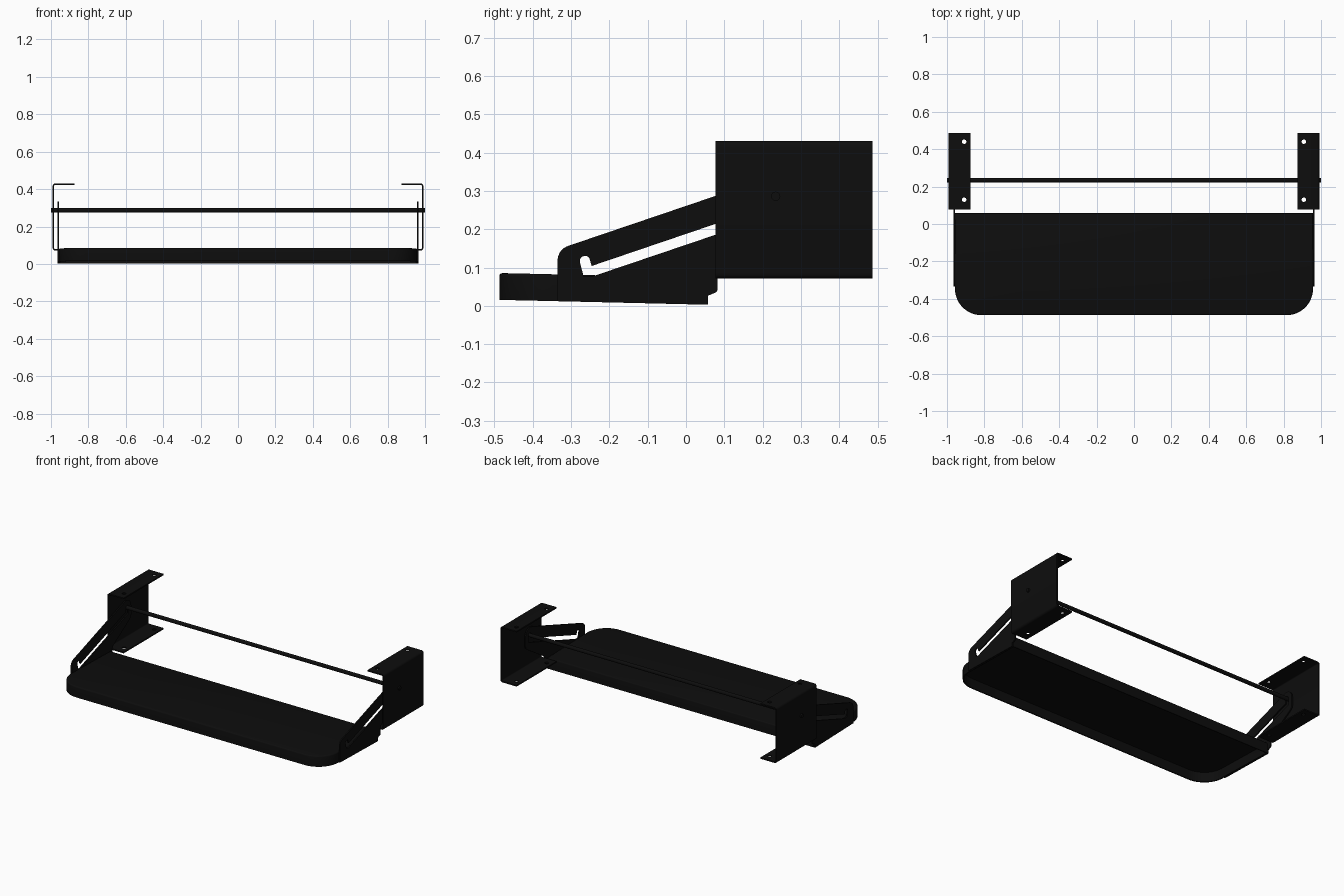
import bpy, bmesh, math
from mathutils import Vector, Matrix

cube = bpy.data.objects.get("Cube")
if cube:
    bpy.data.objects.remove(cube, do_unlink=True)

black = bpy.data.materials.new("black_powder_coat")
black.use_nodes = True
colour = (0.004, 0.004, 0.004, 1)
black.diffuse_color = colour
black.node_tree.nodes["Principled BSDF"].inputs["Base Color"].default_value = colour


def rounded(corners, steps=8):
    """Outline from (u, v, radius) corners, with each corner turned into an arc."""
    out = []
    for i, (u, v, r) in enumerate(corners):
        p = Vector((u, v))
        if r == 0:
            out.append(p)
            continue
        a = (Vector(corners[i - 1][:2]) - p).normalized()
        b = (Vector(corners[(i + 1) % len(corners)][:2]) - p).normalized()
        half = a.angle(b) / 2
        centre = p + (a + b).normalized() * r / math.sin(half)
        s = p + a * r / math.tan(half) - centre
        e = p + b * r / math.tan(half) - centre
        turn = s.angle_signed(e)
        for k in range(steps + 1):
            out.append(centre + Matrix.Rotation(-turn * k / steps, 2) @ s)
    return out


def circle(u, v, r, n=16):
    return [Vector((u + r * math.cos(2 * math.pi * k / n), v + r * math.sin(2 * math.pi * k / n)))
            for k in range(n)]


def finish(ob):
    """Apply modifiers and curves to a mesh, colour it and shade it."""
    bpy.context.view_layer.update()
    mesh = bpy.data.meshes.new_from_object(ob.evaluated_get(bpy.context.evaluated_depsgraph_get()))
    name, matrix = ob.name, ob.matrix_world.copy()
    bpy.data.objects.remove(ob, do_unlink=True)
    mesh.transform(matrix)
    mesh.materials.clear()
    mesh.materials.append(black)
    new = bpy.data.objects.new(name, mesh)
    bpy.context.collection.objects.link(new)
    bpy.ops.object.select_all(action='DESELECT')
    new.select_set(True)
    bpy.context.view_layer.objects.active = new
    bpy.ops.object.shade_smooth_by_angle(angle=math.radians(35))
    return new


def plate(name, loops, thickness, matrix):
    """Flat sheet: the first loop is the outline, the others are holes."""
    curve = bpy.data.curves.new(name, 'CURVE')
    curve.dimensions, curve.fill_mode = '2D', 'BOTH'
    curve.extrude = thickness / 2
    for loop in loops:
        spline = curve.splines.new('POLY')
        spline.points.add(len(loop) - 1)
        for point, p in zip(spline.points, loop):
            point.co = (p.x, p.y, 0, 1)
        spline.use_cyclic_u = True
    ob = bpy.data.objects.new(name, curve)
    ob.matrix_world = matrix
    bpy.context.collection.objects.link(ob)
    return finish(ob)


def upright(x, y=False):
    """Sheet plane to world: (y, z) at a given x, or (x, z) at a given y."""
    if y:
        return Matrix(((1, 0, 0, 0), (0, 0, -1, x), (0, 1, 0, 0), (0, 0, 0, 1)))
    return Matrix(((0, 0, 1, x), (1, 0, 0, 0), (0, 1, 0, 0), (0, 0, 0, 1)))


# Tray: hollow shell, open underneath, tilted slightly to the back
outline = rounded([(-0.957, 0.058, 0), (-0.957, -0.487, 0.14),
                   (0.957, -0.487, 0.14), (0.957, 0.058, 0)], 12)
bm = bmesh.new()
top = bm.faces.new([bm.verts.new((p.x, p.y, 0.07)) for p in outline])
rim = list(top.edges)
ext = bmesh.ops.extrude_edge_only(bm, edges=rim)
for v in [g for g in ext["geom"] if isinstance(g, bmesh.types.BMVert)]:
    v.co.z = 0
bmesh.ops.bevel(bm, geom=rim, offset=0.008, segments=3, profile=0.5, affect='EDGES')
for v in bm.verts:
    v.co.z += 0.003 + (0.058 - v.co.y) * 0.023
bmesh.ops.recalc_face_normals(bm, faces=bm.faces)
if max(bm.faces, key=lambda f: f.calc_area()).normal.z < 0:
    bmesh.ops.reverse_faces(bm, faces=bm.faces)
mesh = bpy.data.meshes.new("tray")
bm.to_mesh(mesh)
bm.free()
tray = bpy.data.objects.new("tray", mesh)
bpy.context.collection.objects.link(tray)
shell = tray.modifiers.new("shell", 'SOLIDIFY')
shell.thickness, shell.offset = 0.008, -1
finish(tray)

# Side arm outline and its slot with a raised notch at each end
arm = rounded([(-0.335, 0.012, 0), (-0.335, 0.147, 0.04), (0.275, 0.354, 0.05),
               (0.275, 0.21, 0.04), (0.082, 0.09, 0), (0.082, 0.037, 0.008),
               (0.057, 0.026, 0), (0.057, 0.003, 0)])
slot = rounded([(-0.267, 0.076, 0), (-0.281, 0.13, 0.013), (-0.254, 0.13, 0.011),
                (-0.246, 0.104, 0), (0.219, 0.262, 0), (0.219, 0.3, 0.013),
                (0.247, 0.3, 0.013), (0.247, 0.243, 0.01), (-0.246, 0.076, 0)])

# Ceiling bracket: C-shaped section, wall outside and flanges turned inward
t = 0.008
section = [(0.874, 0.43, 0), (0.991, 0.43, 0.014), (0.991, 0.071, 0.014), (0.874, 0.071, 0),
           (0.874, 0.071 + t, 0), (0.991 - t, 0.071 + t, 0.006),
           (0.991 - t, 0.43 - t, 0.006), (0.874, 0.43 - t, 0)]

for side, label in ((1, "left"), (-1, "right")):
    plate(label + "_arm", [arm, slot], t, upright(side * 0.962))

    bracket = plate(label + "_bracket", [[Vector((p.x * side, p.y)) for p in rounded(section, 4)]],
                    0.41, upright(0.282, True))
    # Screw holes through both flanges
    for y in (0.13, 0.44):
        cutter = plate("hole_cutter", [circle(side * 0.908, y, 0.012)], 1, Matrix.Translation((0, 0, 0.25)))
        cutter.hide_render = True
        cut = bracket.modifiers.new("hole", 'BOOLEAN')
        cut.object, cut.operation, cut.solver = cutter, 'DIFFERENCE', 'EXACT'
        bracket = finish(bracket)
        bpy.data.objects.remove(cutter, do_unlink=True)

# Cross rod linking both arms
plate("cross_rod", [circle(0.234, 0.286, 0.012)], 2.0, upright(0))
